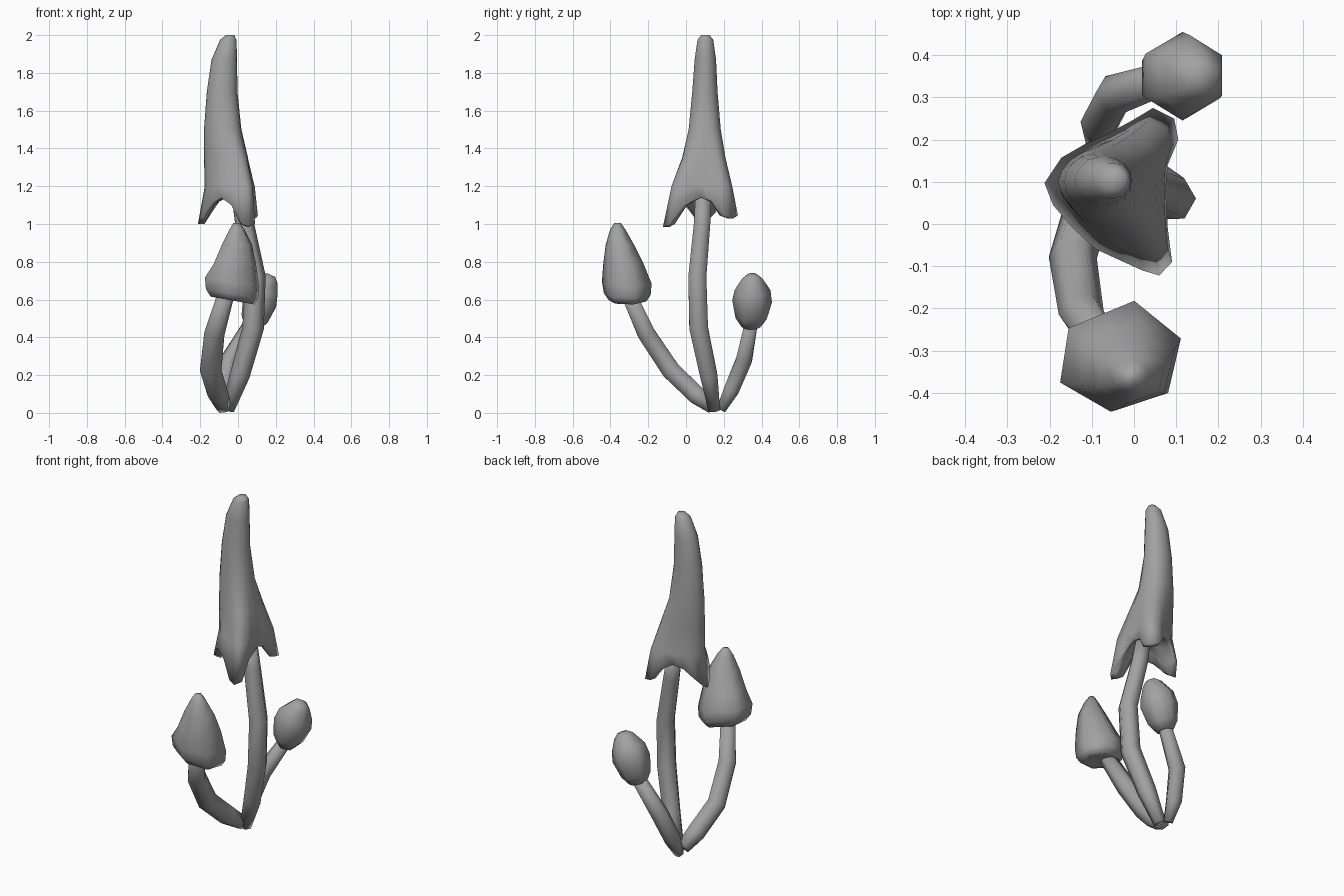
import bpy, bmesh
from math import cos, sin, radians
from mathutils import Vector

cube = bpy.data.objects.get("Cube")
if cube:
    bpy.data.objects.remove(cube)

GREY = (0.36, 0.36, 0.36, 1)
grey = bpy.data.materials.new("plain grey")
grey.use_nodes = True
grey.diffuse_color = GREY
grey.node_tree.nodes["Principled BSDF"].inputs["Base Color"].default_value = GREY


def loft(name, rings):
    """Skin a list of equal rings and close both ends."""
    bm = bmesh.new()
    loops = [[bm.verts.new(p) for p in ring] for ring in rings]
    n = len(loops[0])
    for a, b in zip(loops, loops[1:]):
        for i in range(n):
            j = (i + 1) % n
            bm.faces.new((a[i], a[j], b[j], b[i]))
    bm.faces.new(loops[0][::-1])
    bm.faces.new(loops[-1])
    bmesh.ops.recalc_face_normals(bm, faces=bm.faces)
    mesh = bpy.data.meshes.new(name)
    bm.to_mesh(mesh)
    bm.free()
    mesh.materials.append(grey)
    mesh.shade_smooth()
    obj = bpy.data.objects.new(name, mesh)
    bpy.context.collection.objects.link(obj)


def tube(name, path, radii, turn=0):
    """Tapered six-sided tube whose rings stand square to the path."""
    pts = [Vector(p) for p in path]
    rings = []
    for i, (p, r) in enumerate(zip(pts, radii)):
        t = (pts[min(i + 1, len(pts) - 1)] - pts[max(i - 1, 0)]).normalized()
        u = (Vector((1, 0, 0)) - t * t.x).normalized()
        v = t.cross(u)
        ring = []
        for k in range(6):
            a = radians(60 * k + turn)
            q = p + (u * cos(a) + v * sin(a)) * r
            q.z = max(q.z, 0)
            ring.append(q)
        rings.append(ring)
    loft(name, rings)


def unit(outline, cx, cy, hx, hy):
    """Scale an outline to a box from -1 to 1."""
    return [((x - cx) / hx, (y - cy) / hy) for x, y in outline]


def fit(shape, z, x0, x1, y0, y1):
    """Place a unit outline inside a box at height z."""
    return [Vector(((x0 + x1) / 2 + p[0] * (x1 - x0) / 2,
                    (y0 + y1) / 2 + p[1] * (y1 - y0) / 2, z)) for p in shape]


# Stems
tube("main_stem",
     [(-.055, .15, .015), (.01, .12, .2), (.08, .067, .45),
      (.092, .06, .72), (.035, .085, 1.0), (.01, .09, 1.16)],
     [.035, .053, .057, .055, .05, .045])
tube("front_stem",
     [(-.078, .14, .03), (-.105, .055, .095), (-.145, -.08, .225),
      (-.125, -.21, .42), (-.06, -.31, .64)],
     [.042, .056, .057, .054, .044])
tube("back_stem",
     [(-.085, .185, .015), (-.08, .24, .12), (-.045, .307, .28), (.085, .35, .5)],
     [.028, .047, .049, .038])

# Closed bud on the back stem
tube("back_bud",
     [(.075, .345, .455), (.088, .345, .5), (.115, .35, .59),
      (.133, .352, .65), (.166, .35, .71), (.175, .35, .73)],
     [.052, .083, .105, .095, .055, .028], turn=30)

# Small bell cap on the front stem, with a tilted rim
hexagon = unit([(.11, -.27), (0, -.18), (-.155, -.245), (-.175, -.375),
                (-.055, -.445), (.08, -.4)], -.032, -.3125, .143, .1325)
small = [(.60, -.09, .055, -.385, -.245), (.595, -.145, .088, -.41, -.21),
         (.63, -.17, .108, -.435, -.187), (.69, -.175, .112, -.445, -.182),
         (.79, -.128, .096, -.438, -.225), (.89, -.085, .075, -.425, -.275),
         (.97, -.045, .035, -.402, -.32), (1.005, -.025, .01, -.38, -.345)]
rings = [fit(hexagon, *s) for s in small]
for ring in rings[:4]:
    for p in ring:
        p.z -= .18 * (p.x + .03)
loft("small_cap", rings)

# Hem of the main cap: three blunt lobes with arches between them
hem = [Vector(p) for p in (
    (.075, .08, 1.14), (.08, .14, 1.12), (.105, .2, 1.045),
    (.095, .25, 1.03), (.045, .275, 1.045), (-.005, .245, 1.11),
    (-.06, .215, 1.14), (-.115, .19, 1.12), (-.172, .157, 1.06),
    (-.212, .097, 1.0), (-.192, .045, 1.035), (-.145, -.01, 1.105),
    (-.09, -.06, 1.14), (-.035, -.085, 1.1), (.02, -.11, 1.0),
    (.06, -.122, .985), (.09, -.09, 1.0), (.08, -.01, 1.1))]
lobed = unit([p.xy for p in hem], -.053, .0765, .159, .1985)
circle = [(cos(radians(20 * k)), sin(radians(20 * k))) for k in range(18)]


def blend(f):
    """Mix the round outline with the lobed one."""
    return [(c[0] * (1 - f) + l[0] * f, c[1] * (1 - f) + l[1] * f)
            for c, l in zip(circle, lobed)]


# Main cap: a round tip that spreads into the hem
tall = [(2.0, 0, -.065, -.02, .08, .125), (1.975, 0, -.095, -.008, .06, .145),
        (1.87, 0, -.14, -.005, .045, .16), (1.7, 0, -.165, -.003, .032, .168),
        (1.5, .2, -.18, .022, .012, .185), (1.35, .5, -.18, .065, -.025, .21),
        (1.2, .85, -.176, .094, -.08, .245)]
rings = [fit(blend(f), z, *box) for z, f, *box in tall]
rings.append(hem)

# Shallow hollow underside behind the thick lobes
middle = Vector((-.02, .08))
for s, lift, roof in ((.82, 0, 1.15), (.62, .06, 1.155), (.3, .2, 1.16)):
    rings.append([Vector((*middle.lerp(p.xy, s), min(p.z + lift, roof))) for p in hem])
loft("main_cap", rings)
